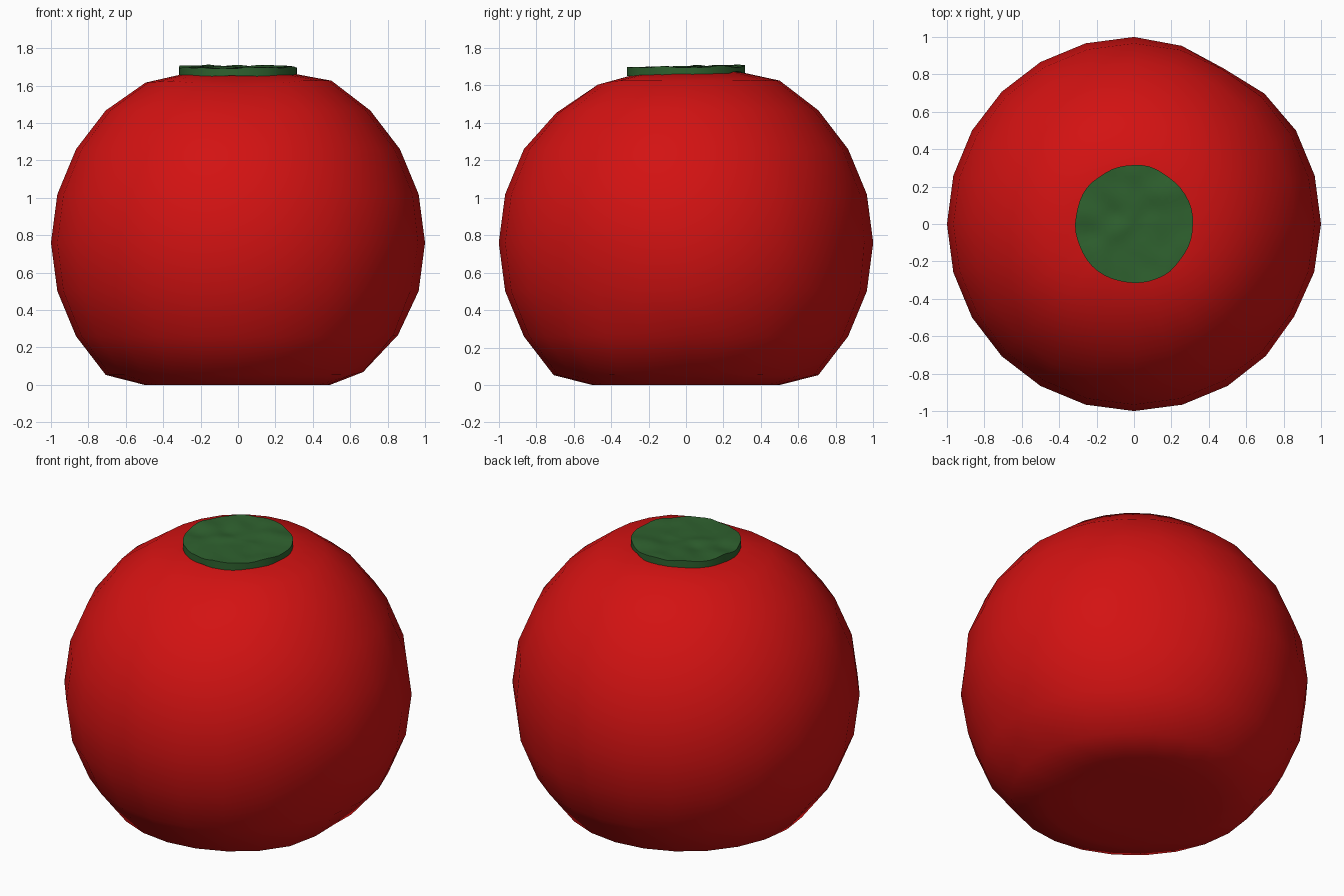
import bpy, bmesh, math
from mathutils import Vector, noise

cube = bpy.data.objects.get("Cube")
if cube:
    bpy.data.objects.remove(cube)


def material(name, rgb):
    mat = bpy.data.materials.new(name)
    mat.use_nodes = True
    mat.diffuse_color = (*rgb, 1)
    mat.node_tree.nodes["Principled BSDF"].inputs["Base Color"].default_value = (*rgb, 1)
    return mat


def finish(name, bm, mat, angle):
    bmesh.ops.recalc_face_normals(bm, faces=bm.faces)
    mesh = bpy.data.meshes.new(name)
    bm.to_mesh(mesh)
    bm.free()
    mesh.materials.append(mat)
    obj = bpy.data.objects.new(name, mesh)
    bpy.context.collection.objects.link(obj)
    bpy.ops.object.select_all(action='DESELECT')
    obj.select_set(True)
    bpy.context.view_layer.objects.active = obj
    bpy.ops.object.shade_smooth_by_angle(angle=math.radians(angle))
    return obj


red = material("ripe red", (0.65, 0.006, 0.006))
green = material("leaf green", (0.028, 0.12, 0.028))

# Fruit: low sphere with a flat base, a sunken crown and a few soft dents
CENTRE = 0.76
DENTS = [((0.5, 0.866, 0.0), 0.04), ((0.84, -0.48, -0.25), 0.03),
         ((0.7, 0.0, -0.72), 0.04), ((0.0, -0.55, 0.84), 0.04),
         ((-0.35, 0.0, 0.94), 0.02)]
bm = bmesh.new()
bmesh.ops.create_uvsphere(bm, u_segments=24, v_segments=12, radius=1)
for v in bm.verts:
    direction = v.co.normalized()
    for axis, depth in DENTS:
        closeness = direction.angle(Vector(axis))
        v.co -= direction * depth * max(0, 1 - closeness / 0.4)
    radius = math.hypot(v.co.x, v.co.y)
    z = v.co.z + CENTRE
    if z > 1.5 and radius < 0.4:
        z = 1.645 + 0.1 * radius + 0.03 * v.co.y
    v.co.z = max(z, 0)
finish("fruit_body", bm, red, 60)

# Stem cap: thin uneven disc, built as closed rings from top centre to bottom centre
SEGMENTS, RINGS, RADIUS = 48, 10, 0.315
bm = bmesh.new()


def cap_point(r, angle, bottom):
    x, y = math.cos(angle), math.sin(angle)
    edge = RADIUS * (1 + 0.03 * noise.noise(Vector((x * 2, y * 2, 3))))
    p = Vector((x * r * edge, y * r * edge, 0))
    ripple = 0.014 * noise.noise(Vector((p.x * 9, p.y * 9, 7 if bottom else 1)))
    p.z = (1.657 if bottom else 1.699) + ripple + 0.02 * p.y
    return p


def cap_ring(r, bottom):
    return [bm.verts.new(cap_point(r, math.tau * i / SEGMENTS, bottom))
            for i in range(SEGMENTS)]


levels = [(i / RINGS, False) for i in range(1, RINGS + 1)]
levels += [(i / RINGS, True) for i in range(RINGS, 0, -1)]
rings = [cap_ring(r, bottom) for r, bottom in levels]
for a, b in zip(rings, rings[1:]):
    for i in range(SEGMENTS):
        j = (i + 1) % SEGMENTS
        bm.faces.new((a[i], a[j], b[j], b[i]))
for ring, bottom in ((rings[0], False), (rings[-1], True)):
    hub = bm.verts.new(cap_point(0, 0, bottom))
    for i in range(SEGMENTS):
        bm.faces.new((hub, ring[i], ring[(i + 1) % SEGMENTS]))
finish("stem_cap", bm, green, 50)
